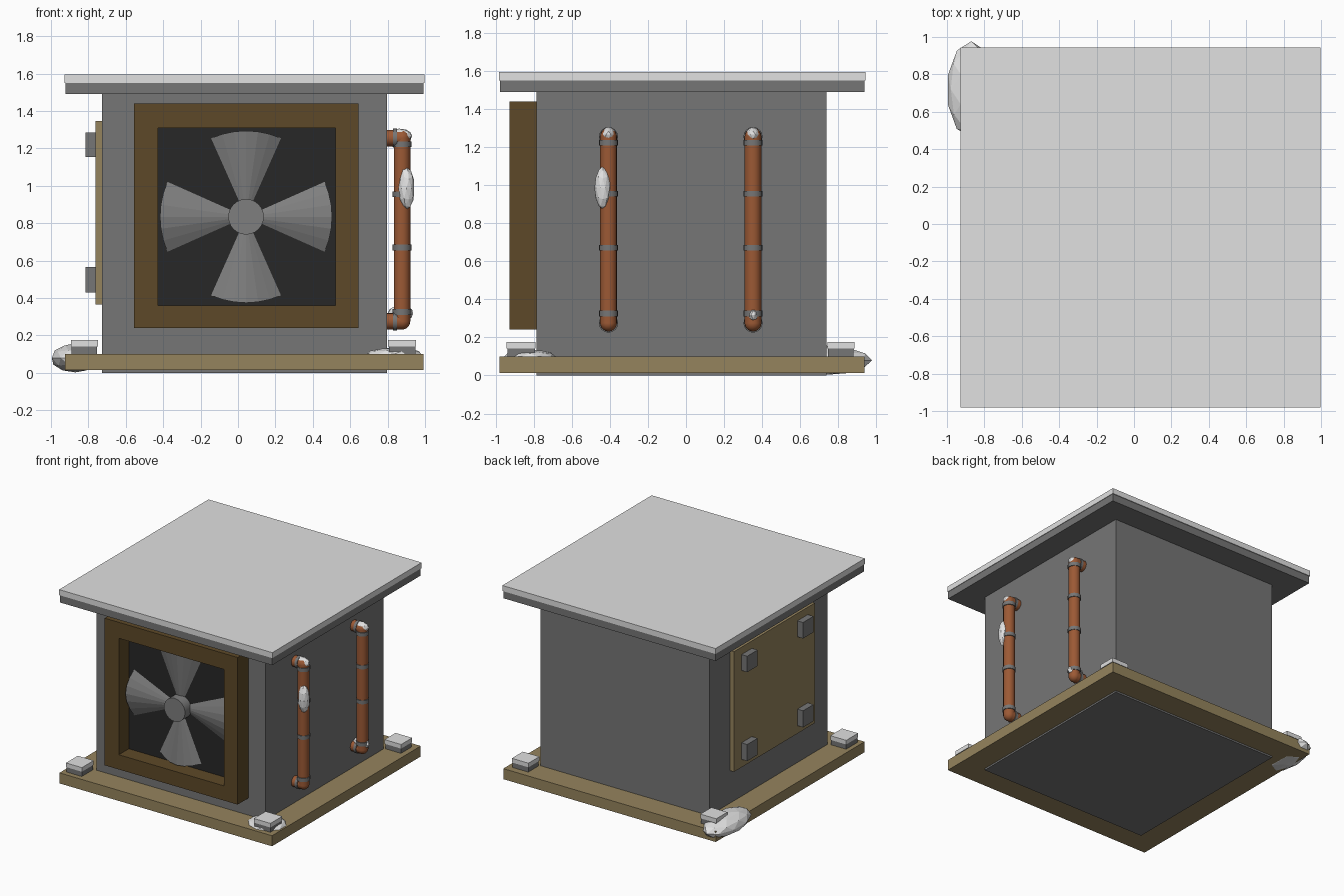
import bpy, bmesh, math, random
from mathutils import Vector, Matrix

if "Cube" in bpy.data.objects:
    bpy.data.objects.remove(bpy.data.objects["Cube"])

random.seed(4)


def mat(name, r, g, b):
    m = bpy.data.materials.new(name)
    m.diffuse_color = (r, g, b, 1)
    m.use_nodes = True
    m.node_tree.nodes["Principled BSDF"].inputs["Base Color"].default_value = m.diffuse_color
    return m


SNOW = mat("snow", 0.75, 0.75, 0.75)
GREY = mat("body grey", 0.18, 0.18, 0.18)
STEEL = mat("fan steel", 0.21, 0.21, 0.21)
WOOD = mat("pale wood", 0.30, 0.23, 0.11)
FRAME = mat("dark wood", 0.11, 0.066, 0.021)
BLACK = mat("fan backing", 0.02, 0.02, 0.02)
COPPER = mat("copper", 0.33, 0.10, 0.035)


def finish(name, bm, material, smooth=False):
    bmesh.ops.recalc_face_normals(bm, faces=bm.faces)
    me = bpy.data.meshes.new(name)
    bm.to_mesh(me)
    bm.free()
    me.materials.append(material)
    ob = bpy.data.objects.new(name, me)
    bpy.context.collection.objects.link(ob)
    if smooth:
        bpy.ops.object.select_all(action='DESELECT')
        ob.select_set(True)
        bpy.context.view_layer.objects.active = ob
        bpy.ops.object.shade_smooth_by_angle(angle=math.radians(40))
    return ob


def box(name, x, y, z, material):
    bm = bmesh.new()
    bmesh.ops.create_cube(bm, size=1)
    for v in bm.verts:
        v.co = Vector([(r[0] + r[1]) / 2 + c * (r[1] - r[0]) for r, c in zip((x, y, z), v.co)])
    return finish(name, bm, material)


def rod(name, a, b, r, material, sides=16):
    a, b = Vector(a), Vector(b)
    d = b - a
    bm = bmesh.new()
    m = Matrix.Translation((a + b) / 2) @ d.to_track_quat('Z', 'Y').to_matrix().to_4x4()
    bmesh.ops.create_cone(bm, cap_ends=True, segments=sides, radius1=r, radius2=r,
                          depth=d.length, matrix=m)
    return finish(name, bm, material, True)


def lump(name, centre, radii, rough=0.06):
    # faceted snow blob
    bm = bmesh.new()
    bmesh.ops.create_icosphere(bm, subdivisions=2, radius=1)
    for v in bm.verts:
        k = 1 - random.random() * rough
        v.co = Vector([c + p * r * k for c, p, r in zip(centre, v.co, radii)])
    return finish(name, bm, SNOW)


# Main housing, base and roof
box("body", (-0.727, 0.797), (-0.785, 0.738), (0, 1.5), GREY)
box("base", (-0.925, 0.993), (-0.98, 0.937), (0.014, 0.1), WOOD)
box("roof", (-0.923, 0.993), (-0.978, 0.937), (1.49, 1.55), GREY)
box("roof_snow", (-0.927, 0.997), (-0.982, 0.943), (1.55, 1.595), SNOW)

# Corner blocks with snow caps
for i, x in enumerate([(-0.893, -0.749), (0.802, 0.952)]):
    for j, y in enumerate([(-0.942, -0.79), (0.743, 0.885)]):
        box(f"corner_block_{i}{j}", (x[0] + .004, x[1] - .004), (y[0] + .004, y[1] - .004),
            (0.1, 0.141), GREY)
        box(f"corner_snow_{i}{j}", x, y, (0.141, 0.175), SNOW)

# Fan frame: rectangular ring
bm = bmesh.new()
loops = []
for (x0, x1, z0, z1), y in [((-0.555, 0.645, 0.24, 1.44), -0.926), ((-0.427, 0.52, 0.36, 1.31), -0.926),
                            ((-0.427, 0.52, 0.36, 1.31), -0.78), ((-0.555, 0.645, 0.24, 1.44), -0.78)]:
    loops.append([bm.verts.new(p) for p in ((x0, y, z0), (x1, y, z0), (x1, y, z1), (x0, y, z1))])
for k in range(4):
    a, b = loops[k], loops[(k + 1) % 4]
    for i in range(4):
        bm.faces.new((a[i], a[(i + 1) % 4], b[(i + 1) % 4], b[i]))
finish("fan_frame", bm, FRAME)
box("fan_backing", (-0.43, 0.523), (-0.798, -0.78), (0.357, 1.313), BLACK)

# Fan: hub and four bulged blades
CX, CZ, N = 0.043, 0.834, 6
rod("fan_hub", (CX, -0.79, CZ), (CX, -0.88, CZ), 0.095, STEEL, 24)
for q in range(4):
    bm = bmesh.new()
    rows = []
    for r, bulge in ((0.06, 0.015), (0.46, 0.055)):
        row = []
        for i in range(N + 1):
            t = 2 * i / N - 1
            ang = q * math.pi / 2 + t * math.radians(24)
            y = -0.8 - bulge * math.cos(t * math.pi / 2)
            row.append(bm.verts.new((CX + r * math.cos(ang), y, CZ + r * math.sin(ang))))
        rows.append(row)
    for i in range(N):
        bm.faces.new((rows[0][i], rows[0][i + 1], rows[1][i + 1], rows[1][i]))
    bm.faces.new(rows[0])
    bm.faces.new(rows[1])
    bm.faces.new((rows[0][0], rows[0][N], rows[1][N], rows[1][0]))
    finish(f"fan_blade_{q}", bm, STEEL)

# Access panel on the left with four clasps
box("side_panel", (-0.763, -0.72), (-0.57, 0.47), (0.365, 1.345), WOOD)
for i, y in enumerate([(-0.48, -0.345), (0.24, 0.375)]):
    for j, z in enumerate([(0.43, 0.565), (1.155, 1.285)]):
        box(f"panel_clasp_{i}{j}", (-0.815, -0.76), y, z, GREY)

# Copper pipes on the right with collars and elbows
PX, R = 0.877, 0.044
for i, y in enumerate((-0.407, 0.352)):
    rod(f"pipe_{i}", (PX, y, 0.275), (PX, y, 1.255), R, COPPER)
    for z in (0.325, 0.67, 0.955, 1.222):
        rod(f"pipe_collar_{i}", (PX, y, z - 0.015), (PX, y, z + 0.015), 0.05, GREY)
    for z in (0.275, 1.255):
        rod(f"pipe_stub_{i}", (0.78, y, z), (PX, y, z), R, COPPER)
        rod(f"stub_collar_{i}", (0.828, y, z), (0.85, y, z), 0.05, GREY)
        bm = bmesh.new()
        bmesh.ops.create_uvsphere(bm, u_segments=16, v_segments=10, radius=R)
        bmesh.ops.translate(bm, verts=bm.verts, vec=(PX, y, z))
        finish(f"pipe_elbow_{i}", bm, COPPER, True)
    lump(f"elbow_snow_{i}", (0.862, y, 1.266), (0.072, 0.04, 0.04))
lump("lower_elbow_snow", (0.868, 0.352, 0.318), (0.072, 0.034, 0.045))
lump("pipe_snow", (0.901, -0.437, 0.985), (0.046, 0.045, 0.118))

# Snow drifts on the base
lump("back_drift", (-0.87, 0.72, 0.079), (0.132, 0.262, 0.079), 0.03)
lump("front_drift", (0.835, -0.82, 0.1), (0.152, 0.138, 0.036), 0.05)
